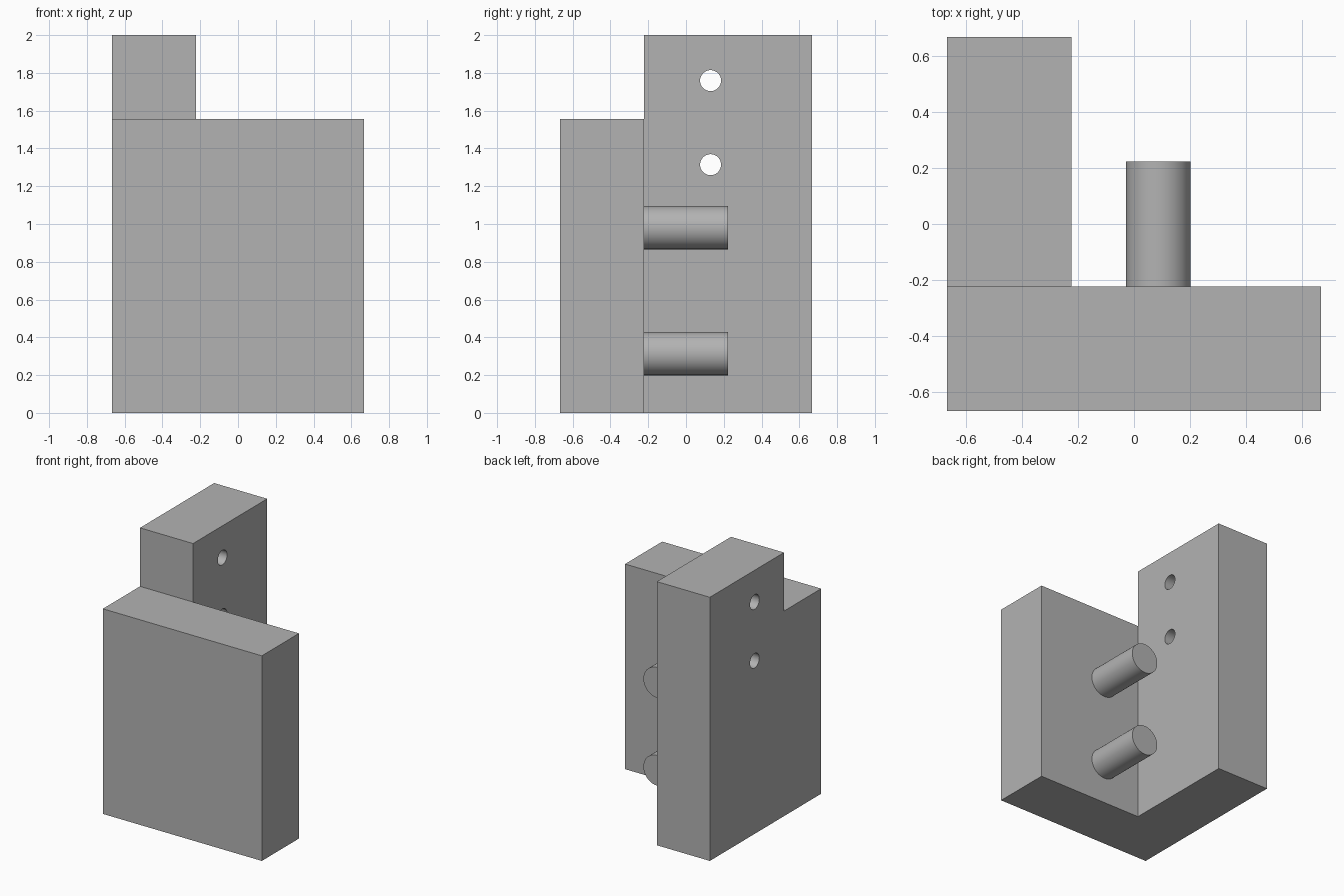
import bpy, math
from mathutils import Vector

if "Cube" in bpy.data.objects:
    bpy.data.objects.remove(bpy.data.objects["Cube"])

grey = bpy.data.materials.new("plain grey")
grey.diffuse_color = (0.45, 0.45, 0.45, 1)
grey.use_nodes = True
grey.node_tree.nodes["Principled BSDF"].inputs["Base Color"].default_value = grey.diffuse_color


def box(name, lo, hi):
    lo, hi = Vector(lo), Vector(hi)
    bpy.ops.mesh.primitive_cube_add(size=1, location=(lo + hi) / 2)
    ob = bpy.context.object
    ob.name = name
    ob.scale = hi - lo
    bpy.ops.object.transform_apply(location=True, rotation=True, scale=True)
    ob.data.materials.append(grey)
    return ob


def rod(name, centre, radius, length, rotation):
    bpy.ops.mesh.primitive_cylinder_add(vertices=64, radius=radius, depth=length,
                                        location=centre, rotation=rotation)
    ob = bpy.context.object
    ob.name = name
    bpy.ops.object.transform_apply(location=True, rotation=True, scale=True)
    ob.data.materials.append(grey)
    return ob


def combine(target, other, operation):
    mod = target.modifiers.new("combine", 'BOOLEAN')
    mod.operation, mod.solver, mod.object = operation, 'EXACT', other
    bpy.context.view_layer.objects.active = target
    bpy.ops.object.modifier_apply(modifier=mod.name)
    bpy.data.objects.remove(other)


# L-shaped bracket: low front plate and a taller side arm
bracket = box("bracket", (-0.667, -0.667, 0), (0.667, -0.222, 1.556))
arm = box("side_arm", (-0.667, -0.222, 0), (-0.222, 0.667, 2))
combine(bracket, arm, 'UNION')

# Two bolt holes through the side arm
for z in (1.314, 1.759):
    hole = rod("hole_cutter", (-0.444, 0.13, z), 0.0555, 0.6, (0, math.pi / 2, 0))
    combine(bracket, hole, 'DIFFERENCE')

# Two round pegs on the back of the front plate
for z in (0.314, 0.981):
    peg = rod("peg", (0.087, -0.011, z), 0.115, 0.466, (math.pi / 2, 0, 0))
    combine(bracket, peg, 'UNION')

# Clean flat faces, smooth round walls
bpy.ops.object.select_all(action='DESELECT')
bracket.select_set(True)
bpy.context.view_layer.objects.active = bracket
bpy.ops.object.shade_smooth_by_angle(angle=math.radians(30))
